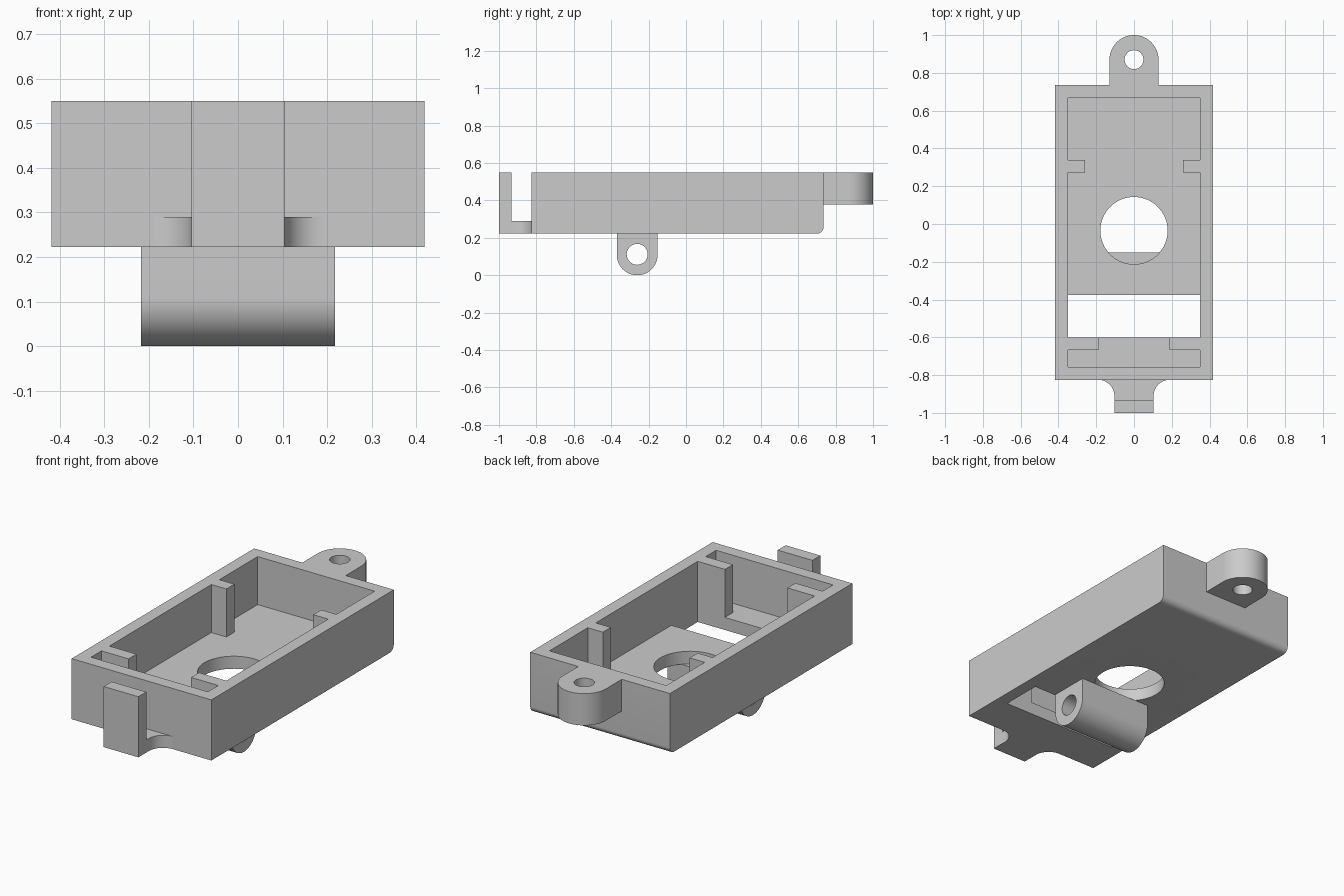
import bpy
import bmesh
from math import cos, sin, pi, radians

cube = bpy.data.objects.get("Cube")
if cube:
    bpy.data.objects.remove(cube, do_unlink=True)

grey = bpy.data.materials.new("light grey plastic")
grey.use_nodes = True
COLOUR = (0.6, 0.6, 0.6, 1)
grey.diffuse_color = COLOUR
grey.node_tree.nodes["Principled BSDF"].inputs["Base Color"].default_value = COLOUR


def arc(cx, cy, r, start, end, steps=24):
    """Points along an arc, angles in degrees."""
    angles = [radians(start + (end - start) * i / steps) for i in range(steps + 1)]
    return [(cx + r * cos(a), cy + r * sin(a)) for a in angles]


def circle(cx, cy, r):
    return arc(cx, cy, r, 0, 360, 64)[:-1]


def mirrored(half):
    """Close an outline by mirroring its right half across x = 0."""
    return half + [(-x, y) for x, y in reversed(half)]


def prism(name, outline, lo, hi, axis="Z"):
    """Extrude an outline: (x, y) along Z, or (y, z) along X."""
    bm = bmesh.new()
    place = (lambda a, b, t: (a, b, t)) if axis == "Z" else (lambda a, b, t: (t, a, b))
    rings = [[bm.verts.new(place(a, b, t)) for a, b in outline] for t in (lo, hi)]
    for ring in rings:
        bm.faces.new(ring)
    n = len(outline)
    for i in range(n):
        j = (i + 1) % n
        bm.faces.new((rings[0][i], rings[0][j], rings[1][j], rings[1][i]))
    bmesh.ops.recalc_face_normals(bm, faces=bm.faces)
    mesh = bpy.data.meshes.new(name)
    bm.to_mesh(mesh)
    bm.free()
    mesh.materials.append(grey)
    obj = bpy.data.objects.new(name, mesh)
    bpy.context.collection.objects.link(obj)
    return obj


def activate(obj):
    bpy.ops.object.select_all(action="DESELECT")
    obj.select_set(True)
    bpy.context.view_layer.objects.active = obj


def combine(obj, other, operation="DIFFERENCE"):
    """Apply a boolean and discard the second solid."""
    mod = obj.modifiers.new(operation.title(), "BOOLEAN")
    mod.operation = operation
    mod.solver = "EXACT"
    mod.object = other
    other.hide_render = True
    activate(obj)
    bpy.ops.object.modifier_apply(modifier=mod.name)
    bpy.data.objects.remove(other, do_unlink=True)


BASE, FLOOR, TOP = 0.222, 0.29, 0.55
FRONT, BACK = -0.825, 0.735

# Housing with a rounded lower back edge
side = [(FRONT, TOP), (FRONT, BASE)] + arc(BACK - 0.035, BASE + 0.035, 0.035, -90, 0, 10) + [(BACK, TOP)]
housing = prism("housing", side, -0.418, 0.418, "X")

# Open cavity, leaving two ribs and two corner posts
cavity = mirrored([
    (0.35, -0.757), (0.35, -0.668), (0.187, -0.668), (0.187, -0.6),
    (0.35, -0.6), (0.35, 0.272), (0.26, 0.272), (0.26, 0.34),
    (0.35, 0.34), (0.35, 0.668)])
combine(housing, prism("cavity_cutter", cavity, FLOOR, 0.7))

# Round and rectangular floor openings
combine(housing, prism("round_cutter", circle(0, -0.035, 0.178), 0.1, 0.4))
slot = mirrored([(0.35, -0.6), (0.35, -0.375)])
combine(housing, prism("slot_cutter", slot, 0.1, 0.4))

# Rear mounting ear
ear = prism("rear_ear", [(0.13, BACK)] + arc(0, 0.87, 0.13, 0, 180, 40) + [(-0.13, BACK)], 0.378, TOP)
combine(ear, prism("ear_cutter", circle(0, 0.87, 0.05), 0.2, 0.7))

# Hinge barrel under the floor
barrel = prism("hinge_barrel", [(-0.37, BASE)] + arc(-0.261, 0.109, 0.109, 180, 360, 40) + [(-0.152, BASE)],
               -0.218, 0.218, "X")
combine(barrel, prism("pin_cutter", circle(-0.261, 0.112, 0.056), -0.5, 0.5, "X"))

# Front clip: flared foot with an upright tongue
foot = mirrored([(0.104, -1), (0.104, FRONT - 0.085)]
                + arc(0.189, FRONT - 0.085, 0.085, 180, 90, 16)[1:])
clip = prism("front_clip", foot, BASE, FLOOR)
tongue = prism("tongue", mirrored([(0.104, -1), (0.104, -0.932)]), BASE, TOP)
combine(clip, tongue, "UNION")

for part in (housing, ear, barrel, clip):
    activate(part)
    bpy.ops.object.shade_smooth_by_angle(angle=radians(30))
